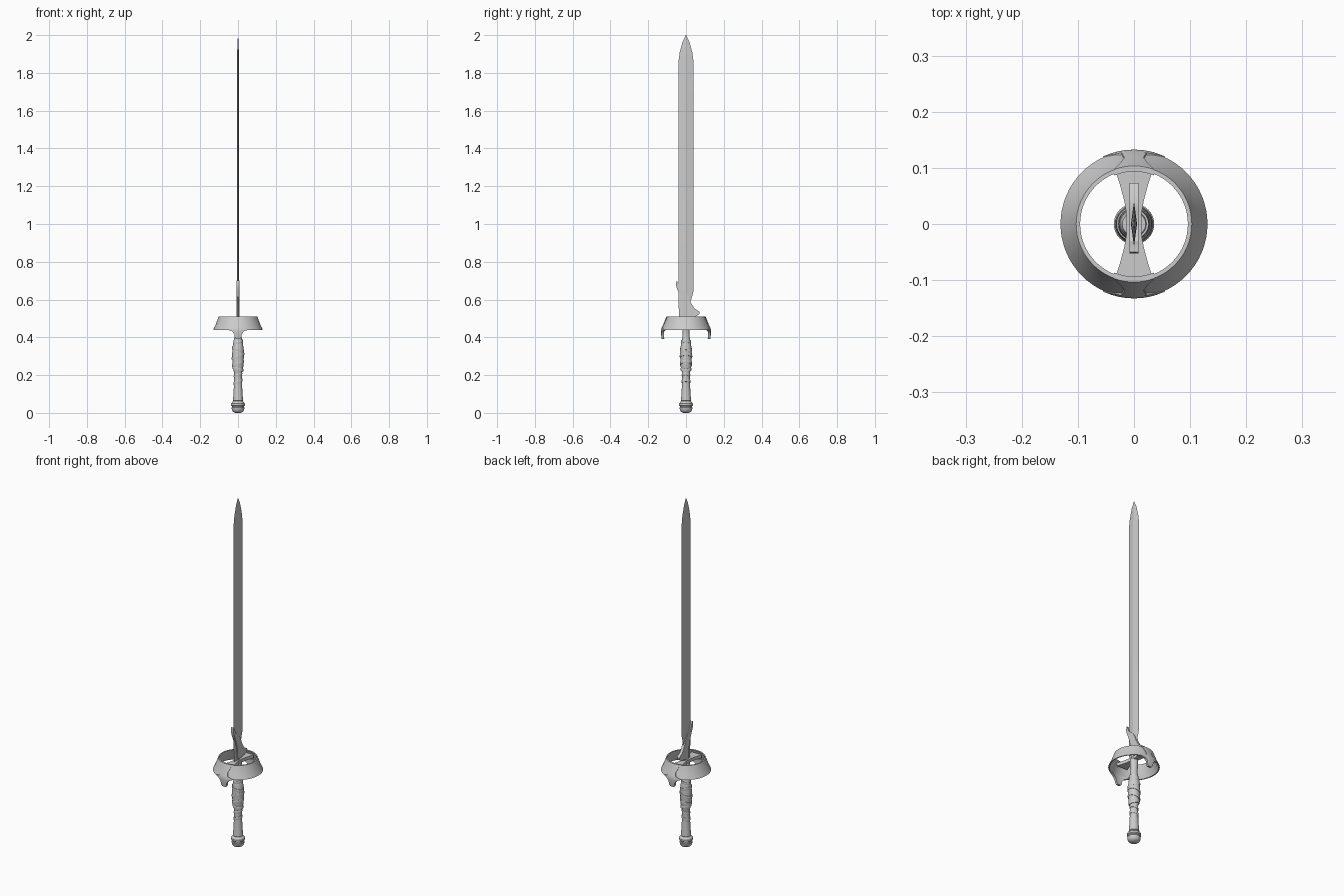
import bpy, bmesh, math
from mathutils import Matrix, Vector

if "Cube" in bpy.data.objects:
    bpy.data.objects.remove(bpy.data.objects["Cube"])


def finish(name, bm, angle=35):
    bmesh.ops.recalc_face_normals(bm, faces=bm.faces)
    me = bpy.data.meshes.new(name)
    bm.to_mesh(me)
    bm.free()
    ob = bpy.data.objects.new(name, me)
    bpy.context.collection.objects.link(ob)
    bpy.ops.object.select_all(action='DESELECT')
    ob.select_set(True)
    bpy.context.view_layer.objects.active = ob
    bpy.ops.object.shade_smooth_by_angle(angle=math.radians(angle))
    return ob


def loft(name, rings, caps=True, wrap=False, angle=35):
    """Skin closed rings of points, optionally joining last to first."""
    bm = bmesh.new()
    rows = [[bm.verts.new(p) for p in r] for r in rings]
    n = len(rows[0])
    pairs = list(zip(rows, rows[1:])) + ([(rows[-1], rows[0])] if wrap else [])
    for a, b in pairs:
        for i in range(n):
            j = (i + 1) % n
            bm.faces.new((a[i], a[j], b[j], b[i]))
    if caps and not wrap:
        bm.faces.new(rows[0])
        bm.faces.new(rows[-1])
    return finish(name, bm, angle)


def circle(r, z, n=32):
    return [(r * math.cos(2 * math.pi * i / n), r * math.sin(2 * math.pi * i / n), z)
            for i in range(n)]


def lathe(name, prof, n=32, wrap=False):
    return loft(name, [circle(r, z, n) for r, z in prof], wrap=wrap)


def plate(name, outline, depth, place):
    """Extrude a 2D outline symmetrically by depth; place maps (u, v, w) to a point."""
    return loft(name, [[place(u, v, w) for u, v in outline] for w in (-depth, depth)], angle=30)


# Blade: diamond section, one edge cut in above the guard
blade = [(-.037, .022, .49), (-.039, .022, .58), (-.040, .040, .645), (-.040, .040, 1.86),
         (-.033, .033, 1.91), (-.018, .018, 1.965), (-.001, .001, 2.0)]
sections = []
for a, b, z in blade:
    t = .0055 if z < 1.9 else .0055 * b / .04
    sections.append([(0, a, z), (t, 0, z), (0, b, z), (-t, 0, z)])
loft("blade", sections, angle=10)

# Swept collar at the blade root
collar = [(-.012, .50), (.05, .51), (.07, .522), (.073, .535), (.045, .552), (.025, .585),
          (.012, .62), (-.005, .645), (-.03, .662), (-.04, .685), (-.05, .70), (-.053, .675),
          (-.045, .65), (-.03, .615), (-.018, .57)]
plate("blade_collar", collar, .008, lambda u, v, w: (w, u, v))

# Flared open ring guard
lathe("guard_ring", [(.131, .44), (.117, .470), (.108, .495), (.103, .510), (.096, .510),
                     (.101, .495), (.110, .470), (.125, .44)], 64, wrap=True)

# Bow-tie crossbar inside the ring
half = [(.033, -.094), (.025, -.07), (.017, -.04), (.013, -.015)]
right = half + [(x, -y) for x, y in reversed(half)]
bow = right + [(-x, y) for x, y in reversed(right)]
plate("guard_crossbar", bow, .009, lambda u, v, w: (u, v, .488 + w))

# Lugs that hug the ring and hang below it
lug = [(.511, .036, .1035), (.495, .026, .110), (.47, .017, .120), (.452, .022, .129),
       (.44, .055, .1325), (.432, .032, .1325), (.418, .020, .132), (.40, .017, .130),
       (.39, .010, .128)]
for side, label in ((-1, "front"), (1, "back")):
    rings = []
    for z, w, r in lug:
        xs = [w * (i / 4 - 1) for i in range(9)]
        outer = [(x, side * math.sqrt(r * r - x * x), z) for x in xs]
        q = r - (.010 if z > .44 else .013)
        inner = [(x, side * math.sqrt(q * q - x * x), z) for x in reversed(xs)]
        rings.append(outer + inner)
    loft(label + "_lug", rings)

# Grip
lathe("grip", [(.020, .06), (.027, .065), (.024, .10), (.022, .14), (.020, .19), (.021, .215),
               (.027, .235), (.030, .27), (.031, .31), (.029, .345), (.025, .375), (.019, .40),
               (.018, .43), (.021, .445), (.021, .485)])

# Pommel
lathe("pommel", [(.014, 0), (.025, .005), (.032, .014), (.034, .028), (.031, .032), (.031, .036),
                 (.036, .040), (.036, .050), (.031, .056), (.026, .062)])

# Slanted wraps around the grip
wraps = [(.372, .026, 18), (.335, .031, -16), (.30, .0325, 20), (.262, .031, 20),
         (.232, .0275, -14), (.20, .0215, 20), (.165, .0225, 20)]
for k, (z, r, tilt) in enumerate(wraps):
    h = .008
    prof = [(r - .006, -h), (r, -h), (r + .0015, 0), (r, h), (r - .006, h)]
    ob = lathe("grip_wrap_%d" % (k + 1), prof, 32, wrap=True)
    shear = Matrix.Identity(4)
    shear[2][0] = math.tan(math.radians(tilt))
    shear[2][3] = z
    ob.data.transform(shear)
